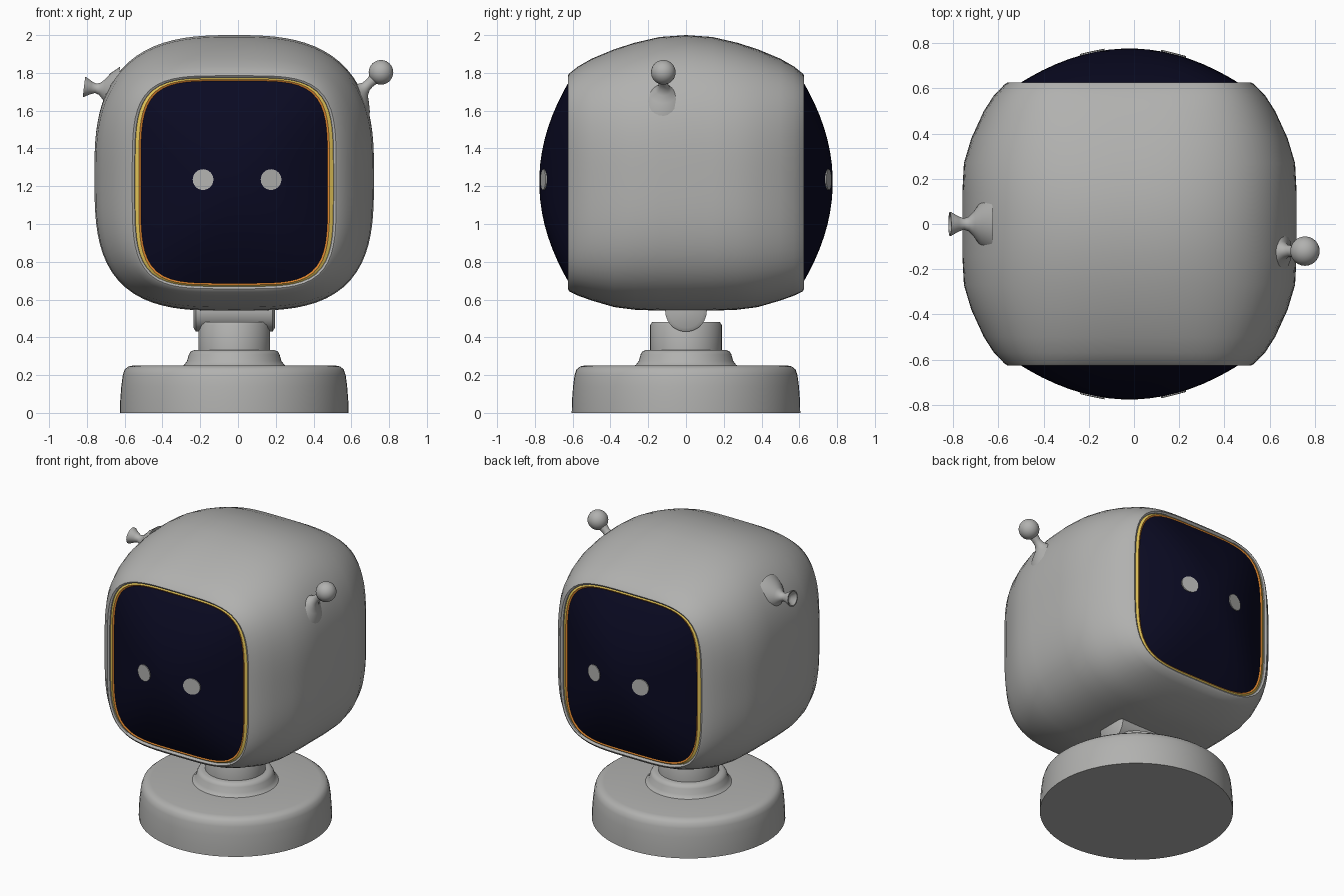
import bpy, math
from mathutils import Vector

if "Cube" in bpy.data.objects:
    bpy.data.objects.remove(bpy.data.objects["Cube"])

CX = -0.02          # centre line of head and stand


def material(name, rgb):
    m = bpy.data.materials.new(name)
    m.diffuse_color = (*rgb, 1)
    m.use_nodes = True
    m.node_tree.nodes["Principled BSDF"].inputs["Base Color"].default_value = m.diffuse_color
    return m


GREY = material("light grey", (0.44, 0.44, 0.43))
NAVY = material("dark navy", (0.003, 0.003, 0.016))
GOLD = material("gold", (0.78, 0.56, 0.10))
ORANGE = material("orange", (0.78, 0.25, 0.03))


def make(name, verts, faces, mat, angle=40):
    me = bpy.data.meshes.new(name)
    me.from_pydata([tuple(v) for v in verts], [], faces)
    me.materials.append(mat)
    ob = bpy.data.objects.new(name, me)
    bpy.context.collection.objects.link(ob)
    bpy.ops.object.select_all(action='DESELECT')
    ob.select_set(True)
    bpy.context.view_layer.objects.active = ob
    bpy.ops.object.mode_set(mode='EDIT')
    bpy.ops.mesh.select_all(action='SELECT')
    bpy.ops.mesh.normals_make_consistent(inside=False)
    bpy.ops.object.mode_set(mode='OBJECT')
    bpy.ops.object.shade_smooth_by_angle(angle=math.radians(angle))
    return ob


def loft(name, rings, mat, cap=True, angle=40):
    n = len(rings[0])
    verts = [v for r in rings for v in r]
    faces = [(k * n + i, k * n + (i + 1) % n, (k + 1) * n + (i + 1) % n, (k + 1) * n + i)
             for k in range(len(rings) - 1) for i in range(n)]
    if cap:
        faces += [tuple(range(n)), tuple(range(len(verts) - n, len(verts)))]
    return make(name, verts, faces, mat, angle)


def lathe(name, origin, axis, profile, mat, n=48):
    q = Vector((0, 0, 1)).rotation_difference(Vector(axis).normalized())
    o = Vector(origin)
    rings = [[o + q @ Vector((r * math.cos(a), r * math.sin(a), h))
              for a in (2 * math.pi * i / n for i in range(n))] for r, h in profile]
    return loft(name, rings, mat)


def squircle(y, hx, top, bottom, p_top, p_bot=None, n=96):
    # rounded-square ring in the xz plane
    cz, hz = (top + bottom) / 2, (top - bottom) / 2
    out = []
    for i in range(n):
        a = 2 * math.pi * (i + 0.5) / n
        c, s = math.cos(a), math.sin(a)
        p = p_top if s > 0 else (p_bot or p_top)
        k = (abs(c) ** p + abs(s) ** p) ** (-1 / p)
        out.append((CX + hx * k * c, y, cz + hz * k * s))
    return out


# Head shell: sections from the middle out to the rolled lip
half = [(0.0, .74, 2.0, .54, 2.8, 3.2), (.14, .74, 1.99, .541, 2.8, 3.2),
        (.27, .733, 1.96, .546, 2.85, 3.2), (.38, .70, 1.925, .56, 3.0, 3.3),
        (.50, .645, 1.875, .595, 3.3, 3.5), (.57, .60, 1.835, .62, 3.6, 3.7),
        (.618, .553, 1.797, .643, 4.0, 4.0), (.626, .54, 1.785, .657, 4.2, 4.2),
        (.62, .527, 1.775, .667, 4.3, 4.3), (.60, .52, 1.768, .675, 4.4, 4.4)]
sections = [(-s[0],) + s[1:] for s in half[:0:-1]] + half
loft("head_shell", [squircle(*s) for s in sections], GREY)

# Face parts on front and back
HX, TOP, BOT, BULGE = 0.495, 1.758, 0.685, 0.16
CZ, HZ = (TOP + BOT) / 2, (TOP - BOT) / 2
for side, label in ((-1, "front"), (1, "back")):
    # trim strips around the screen
    loft(label + "_gold_trim", [squircle(side * .61, .53, 1.777, .666, 4.4),
                                squircle(side * .622, .505, 1.765, .678, 4.5)], GOLD, cap=False)
    loft(label + "_orange_trim", [squircle(side * .622, .505, 1.765, .678, 4.5),
                                  squircle(side * .615, .49, 1.752, .691, 4.5)], ORANGE, cap=False)
    # bulging screen
    rings = []
    for t in (1, .95, .88, .78, .66, .54, .42, .3, .18, .06):
        y = side * (.617 + BULGE * (1 - t * t))
        rings.append(squircle(y, HX * t, CZ + HZ * t, CZ - HZ * t, 2 + 2.5 * t))
    loft(label + "_screen", rings, NAVY)
    # round eyes lying on the screen
    for ex, eye in ((-.185, "left"), (.175, "right")):
        pts = []
        for i in range(24):
            a = 2 * math.pi * i / 24
            x, z = ex + .055 * math.cos(a), 1.235 + .055 * math.sin(a)
            d = ((x - CX) / HX) ** 2 + ((z - CZ) / HZ) ** 2
            pts.append((x, side * (.624 + BULGE * (1 - d)), z))
        # thin plate, with its rim sunk into the screen
        back = [(x, y - side * .009, z) for x, y, z in pts]
        loft(f"{label}_{eye}_eye", [back, pts], GREY)

# Stand: round base, collar, neck
lathe("base", (CX, 0, 0), (0, 0, 1),
      [(.605, 0), (.604, .06), (.598, .14), (.59, .2), (.58, .23), (.56, .246), (.53, .252), (.2, .252)], GREY, 64)
lathe("collar", (CX, 0, 0), (0, 0, 1),
      [(.29, .24), (.265, .255), (.25, .275), (.24, .31), (.23, .326), (.21, .333), (.15, .333)], GREY)
lathe("neck", (CX, 0, 0), (0, 0, 1),
      [(.19, .32), (.19, .465), (.18, .48), (.1, .482)], GREY)
# hinge barrel across the neck
lathe("hinge", (CX - .215, 0, .54), (1, 0, 0),
      [(.09, 0), (.11, .012), (.11, .418), (.09, .43)], GREY)

# Right antenna: flared stem with ball
d = Vector((.73, 0, .69)).normalized()
ball = Vector((.757, -.12, 1.803))
lathe("ball_antenna_stem", ball - d * .22, d,
      [(.14, 0), (.11, .035), (.075, .062), (.042, .085), (.028, .11), (.025, .135), (.03, .17)], GREY, 32)
lathe("antenna_ball", ball, d,
      [(.065 * math.sin(math.pi * i / 16) + 1e-4, -.065 * math.cos(math.pi * i / 16)) for i in range(17)], GREY, 32)

# Left antenna: flared stem with hollow horn
lathe("horn_antenna", (-.605, 0, 1.70), (-.98, 0, .12),
      [(.13, .035), (.09, .08), (.055, .105), (.032, .128), (.025, .15), (.035, .175),
       (.052, .205), (.054, .212), (.046, .212), (.022, .187), (.005, .182)], GREY, 32)
